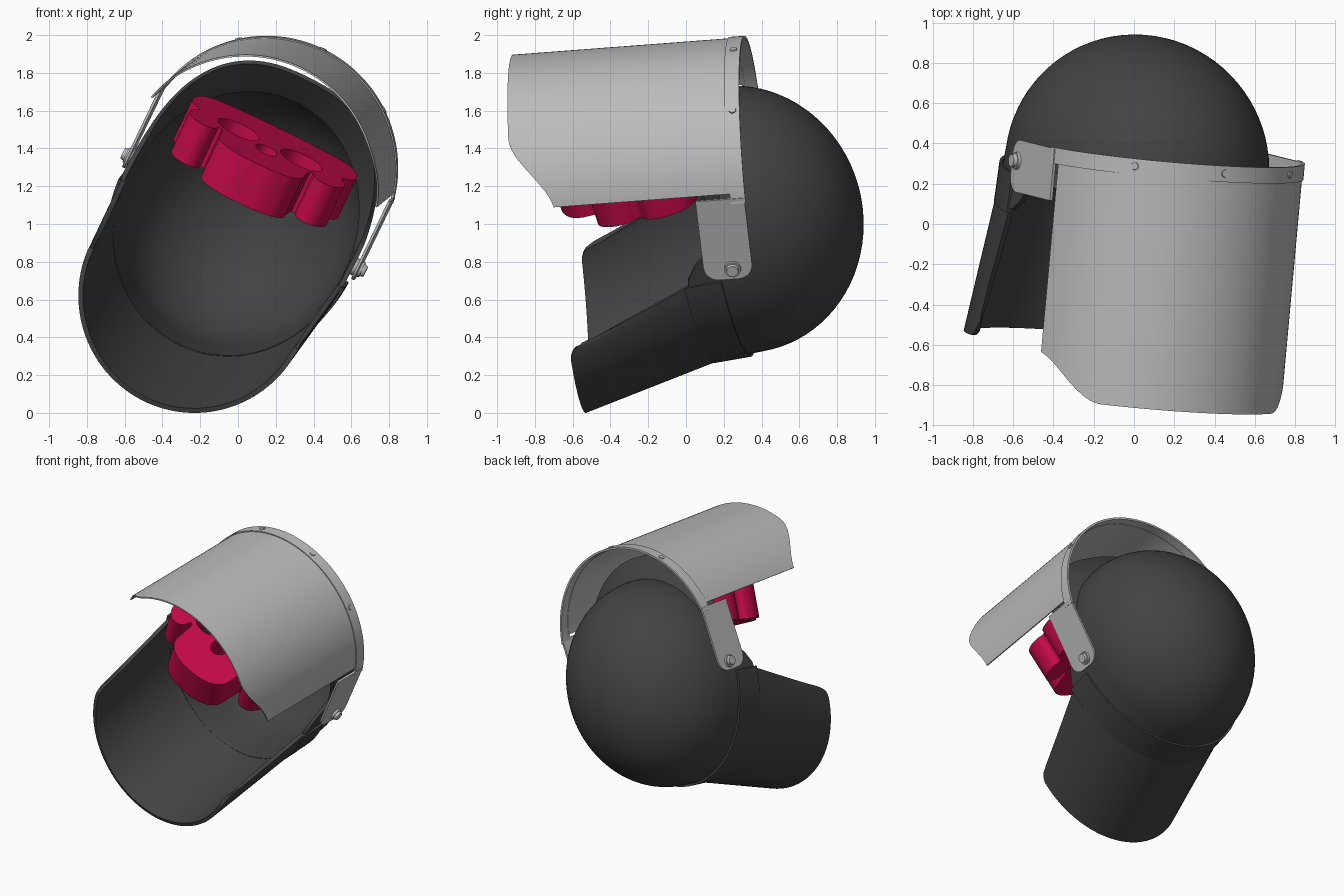
import bpy, bmesh
from math import sin, cos, pi, radians, sqrt
from mathutils import Vector, Matrix

if "Cube" in bpy.data.objects:
    bpy.data.objects.remove(bpy.data.objects["Cube"], do_unlink=True)


def material(name, color):
    m = bpy.data.materials.new(name)
    m.use_nodes = True
    m.diffuse_color = (*color, 1)
    bsdf = m.node_tree.nodes["Principled BSDF"]
    bsdf.inputs["Base Color"].default_value = (*color, 1)
    bsdf.inputs["Roughness"].default_value = 0.6
    return m


BLACK = material("matte black", (0.055, 0.055, 0.055))
GREY = material("light grey", (0.5, 0.5, 0.5))
PINK = material("crimson", (0.57, 0.003, 0.067))

# Helmet axes: x = wearer's side, y = crown, z = forehead
SIDE = Vector((0.897, -0.049, -0.438)).normalized()
CROWN = Vector((0.09, 0.99, 0.075)).normalized()
CENTRE = Vector((0.015, 0.28, 1.025))


def pose(tilt, centre=CENTRE):
    """Tilted frame, turned about the side axis."""
    front = SIDE.cross(CROWN).normalized()
    a = radians(tilt)
    c = CROWN * cos(a) + front * sin(a)
    f = front * cos(a) - CROWN * sin(a)
    m = Matrix((SIDE, c, f)).transposed().to_4x4()
    m.translation = centre
    return m


SHELL, VISOR = pose(6), pose(0)


def finish(obj, mat, matrix, thick=0):
    obj.data.materials.clear()
    obj.data.materials.append(mat)
    obj.matrix_world = matrix
    bpy.ops.object.select_all(action="DESELECT")
    obj.select_set(True)
    bpy.context.view_layer.objects.active = obj
    if thick:
        mod = obj.modifiers.new("thickness", "SOLIDIFY")
        mod.thickness, mod.offset = thick, 0
        bpy.ops.object.modifier_apply(modifier=mod.name)
    bpy.ops.object.shade_smooth_by_angle(angle=radians(35))


def from_bmesh(name, bm, mat, matrix, thick=0):
    bmesh.ops.recalc_face_normals(bm, faces=bm.faces)
    me = bpy.data.meshes.new(name)
    bm.to_mesh(me)
    bm.free()
    obj = bpy.data.objects.new(name, me)
    bpy.context.collection.objects.link(obj)
    finish(obj, mat, matrix, thick)


def sheet(name, f, nu, nv, mat, matrix, thick):
    """Curved sheet f(u, v) with u and v from 0 to 1."""
    bm = bmesh.new()
    g = [[bm.verts.new(f(i / nu, j / nv)) for j in range(nv + 1)] for i in range(nu + 1)]
    for i in range(nu):
        for j in range(nv):
            bm.faces.new((g[i][j], g[i + 1][j], g[i + 1][j + 1], g[i][j + 1]))
    bmesh.ops.remove_doubles(bm, verts=bm.verts, dist=0.0005)
    from_bmesh(name, bm, mat, matrix, thick)


def smooth(t):
    t = min(max(t, 0), 1)
    return t * t * (3 - 2 * t)


def power(c, p):
    return abs(c) ** p * (1 if c >= 0 else -1)


# Shell: half ellipsoid, then a rim that flares to a brow and drops over the ears
def shell_point(u, v):
    a = 2 * pi * u
    c, s = cos(a), sin(a)
    if v <= 0.7:
        p = v / 0.7 * pi / 2
        return (0.628 * c * sin(p), 0.645 * cos(p), 0.712 * s * sin(p))
    t = (v - 0.7) / 0.3
    if s > 0:
        rim = (0.645 * power(c, 0.8), 0.87 * power(s, 0.8))
    else:
        rim = (0.645 * c, 0.718 * s)
    front = smooth((s + 0.02) / 0.2)
    depth = 0.25 * (1 - front) + (0.03 + 0.1 * max(s, 0)) * front
    return (0.628 * c * (1 - t) + rim[0] * t, -depth * t, 0.712 * s * (1 - t) + rim[1] * t)


sheet("helmet_shell", shell_point, 128, 30, BLACK, SHELL, 0.025)


# Band round the back of the rim
def band_point(u, v):
    a = pi * (1.015 + 0.97 * u)
    return (0.657 * cos(a), -0.07 - 0.2 * v, 0.733 * sin(a))


sheet("rim_band", band_point, 60, 3, BLACK, SHELL, 0.016)


# Flared neck guard with rounded end corners
def guard_point(u, v):
    a = pi * (1 + u)
    c, s = cos(a), sin(a)
    k = max(0, 1 - min(u, 1 - u) * pi / 0.14)
    end = -0.95 + 0.055 * s + 0.08 * (1 - sqrt(1 - k * k))
    return ((0.638 - 0.034 * v) * c, -0.23 * (1 - v) + end * v,
            -0.03 - 0.247 * v + (0.685 - 0.075 * v) * s)


sheet("neck_guard", guard_point, 96, 8, BLACK, SHELL, 0.026)


# Raised visor: arched sheet with swept front corners
def arch(deg, r, y):
    return Vector((r * sin(radians(deg)), y, 0.3 + r * cos(radians(deg))))


def visor_point(u, v):
    d = 151 * (u - 0.5)
    end = -1.12 + 0.22 * smooth((abs(d) - 43) / 35)
    return arch(d, 0.684, 0.05 * (1 - v) + end * v)


sheet("visor_sheet", visor_point, 72, 6, GREY, VISOR, 0.01)
sheet("visor_band", lambda u, v: arch(160 * (u - 0.5), 0.689, 0.035 + 0.08 * v),
      72, 1, GREY, VISOR, 0.014)


def peg(name, base, axis, r, length):
    """Short cylinder standing on base."""
    bm = bmesh.new()
    bmesh.ops.create_cone(bm, cap_ends=True, segments=20, radius1=r, radius2=r * 0.85, depth=length)
    rot = axis.to_track_quat("Z", "Y").to_matrix().to_4x4()
    bm.transform(Matrix.Translation(base + axis * length / 2) @ rot)
    from_bmesh(name, bm, GREY, VISOR)


for i, d in enumerate((-38, 0, 38)):
    out = arch(d, 1, 0) - arch(d, 0, 0)
    peg(f"visor_rivet_{i + 1}", arch(d, 0.688, 0.078), out, 0.021, 0.014)

# Hinge arms and bolts on both sides
for side, label in ((1, "left"), (-1, "right")):
    bm = bmesh.new()
    bmesh.ops.create_cube(bm, size=1)
    bm.transform(Matrix.Translation((0.676 * side, -0.02, 0.215)) @ Matrix.Diagonal((0.014, 0.26, 0.47, 1)))
    low = [e for e in bm.edges if all(v.co.z < 0.1 for v in e.verts)
           and abs(e.verts[0].co.y - e.verts[1].co.y) < 0.01]
    bmesh.ops.bevel(bm, geom=low, offset=0.08, segments=6, profile=0.5, affect="EDGES")
    from_bmesh("hinge_arm_" + label, bm, GREY, VISOR)
    axis = Vector((side, 0, 0))
    peg("hinge_washer_" + label, Vector((0.645 * side, 0.005, 0.04)), axis, 0.05, 0.052)
    peg("hinge_bolt_" + label, Vector((0.69 * side, 0.005, 0.04)), axis, 0.036, 0.026)

# Lobed pad with openings, hung under the visor
half = [(0.14, -0.41), (0.23, -0.34), (0.25, -0.2), (0.27, -0.13), (0.30, -0.19),
        (0.37, -0.21), (0.44, -0.15), (0.45, -0.04), (0.42, 0.02), (0.47, 0.08),
        (0.475, 0.2), (0.42, 0.3), (0.22, 0.35)]
outline = [(0, -0.43)] + half + [(0, 0.36)] + [(-x, y) for x, y in reversed(half)]


def oval(cx, cy, rx, ry):
    return [(cx + rx * cos(i * pi / 4), cy + ry * sin(i * pi / 4)) for i in range(8)]


curve = bpy.data.curves.new("lobed_pad", "CURVE")
curve.dimensions, curve.fill_mode = "2D", "BOTH"
curve.extrude, curve.resolution_u = 0.12, 6
for loop in (outline, oval(-0.185, 0, 0.12, 0.115), oval(0.185, 0, 0.12, 0.115),
             oval(0, -0.12, 0.06, 0.07)):
    sp = curve.splines.new("BEZIER")
    sp.bezier_points.add(len(loop) - 1)
    for p, (x, y) in zip(sp.bezier_points, loop):
        p.co = (x, y, 0)
        p.handle_left_type = p.handle_right_type = "AUTO"
    sp.use_cyclic_u = True
pad = bpy.data.objects.new("lobed_pad", curve)
bpy.context.collection.objects.link(pad)
bpy.ops.object.select_all(action="DESELECT")
pad.select_set(True)
bpy.context.view_layer.objects.active = pad
bpy.ops.object.convert(target="MESH")
pad = bpy.context.view_layer.objects.active
finish(pad, PINK, pose(10, Vector((0.12, -0.28, 1.315))))
